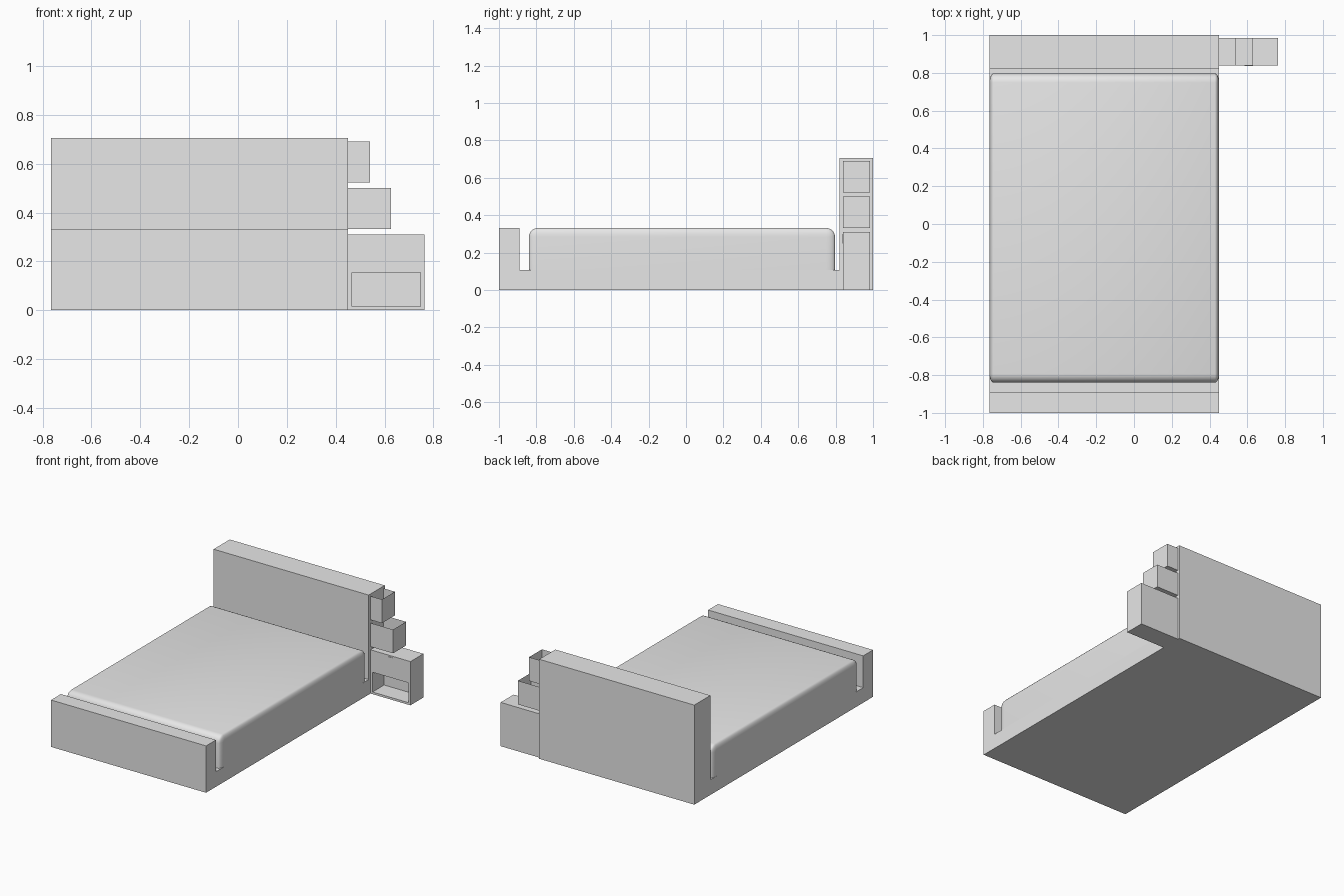
import bpy, bmesh

if "Cube" in bpy.data.objects:
    bpy.data.objects.remove(bpy.data.objects["Cube"])

grey = bpy.data.materials.new("light grey")
grey.diffuse_color = (0.8, 0.8, 0.8, 1)
grey.use_nodes = True
grey.node_tree.nodes["Principled BSDF"].inputs["Base Color"].default_value = grey.diffuse_color

LEFT, RIGHT = -0.765, 0.45      # bed sides
BACK, FRONT = 0.985, 0.84       # depth of the bedside units


def finish(name, bm):
    bmesh.ops.recalc_face_normals(bm, faces=bm.faces)
    mesh = bpy.data.meshes.new(name)
    bm.to_mesh(mesh)
    bm.free()
    mesh.materials.append(grey)
    obj = bpy.data.objects.new(name, mesh)
    bpy.context.collection.objects.link(obj)
    return obj


def box_bm(x0, x1, y0, y1, z0, z1):
    bm = bmesh.new()
    bmesh.ops.create_cube(bm, size=1)
    for v in bm.verts:
        v.co = (x0 if v.co.x < 0 else x1,
                y0 if v.co.y < 0 else y1,
                z0 if v.co.z < 0 else z1)
    return bm


# Bed frame: side profile with footboard, base and headboard in one piece
profile = [(-1, 0), (1, 0), (1, 0.705), (0.82, 0.705), (0.82, 0.107),
           (-0.89, 0.107), (-0.89, 0.332), (-1, 0.332)]
bm = bmesh.new()
face = bm.faces.new([bm.verts.new((LEFT, y, z)) for y, z in profile])
side = bmesh.ops.extrude_face_region(bm, geom=[face])
for v in side["geom"]:
    if isinstance(v, bmesh.types.BMVert):
        v.co.x = RIGHT
finish("bed_frame", bm)

# Mattress: rounded everywhere but the bottom, rounding squeezed sideways
squeeze = 0.45
bm = box_bm(LEFT / squeeze, RIGHT / squeeze, -0.84, 0.797, 0.107, 0.332)
edges = [e for e in bm.edges if any(v.co.z > 0.2 for v in e.verts)]
bmesh.ops.bevel(bm, geom=edges, offset=0.048, segments=5, profile=0.5,
                affect='EDGES', clamp_overlap=True)
for v in bm.verts:
    v.co.x *= squeeze
mattress = finish("mattress", bm)
bpy.context.view_layer.objects.active = mattress
mattress.select_set(True)
bpy.ops.object.shade_smooth_by_angle(angle=0.7)
mattress.select_set(False)

# Nightstand with an open compartment cut into its front
nightstand = finish("nightstand", box_bm(RIGHT, 0.763, FRONT, BACK, 0, 0.31))
cutter = finish("compartment_cutter",
                box_bm(0.466, 0.747, FRONT - 0.05, BACK - 0.015, 0.015, 0.155))
cutter.hide_render = True
cutter.hide_viewport = True
cut = nightstand.modifiers.new("compartment", 'BOOLEAN')
cut.operation = 'DIFFERENCE'
cut.solver = 'EXACT'
cut.object = cutter

# Flat square drawer pull
finish("drawer_pull", box_bm(0.585, 0.631, FRONT - 0.003, FRONT + 0.002, 0.25, 0.3))

# Two thin bins above the nightstand, open at the top
for name, x1, z0, z1 in (("lower_bin", 0.627, 0.332, 0.5),
                         ("upper_bin", 0.54, 0.522, 0.69)):
    bm = box_bm(RIGHT, x1, FRONT, BACK, z0, z1)
    top = [f for f in bm.faces if all(v.co.z > z1 - 0.01 for v in f.verts)]
    bmesh.ops.delete(bm, geom=top, context='FACES_ONLY')
    finish(name, bm)
